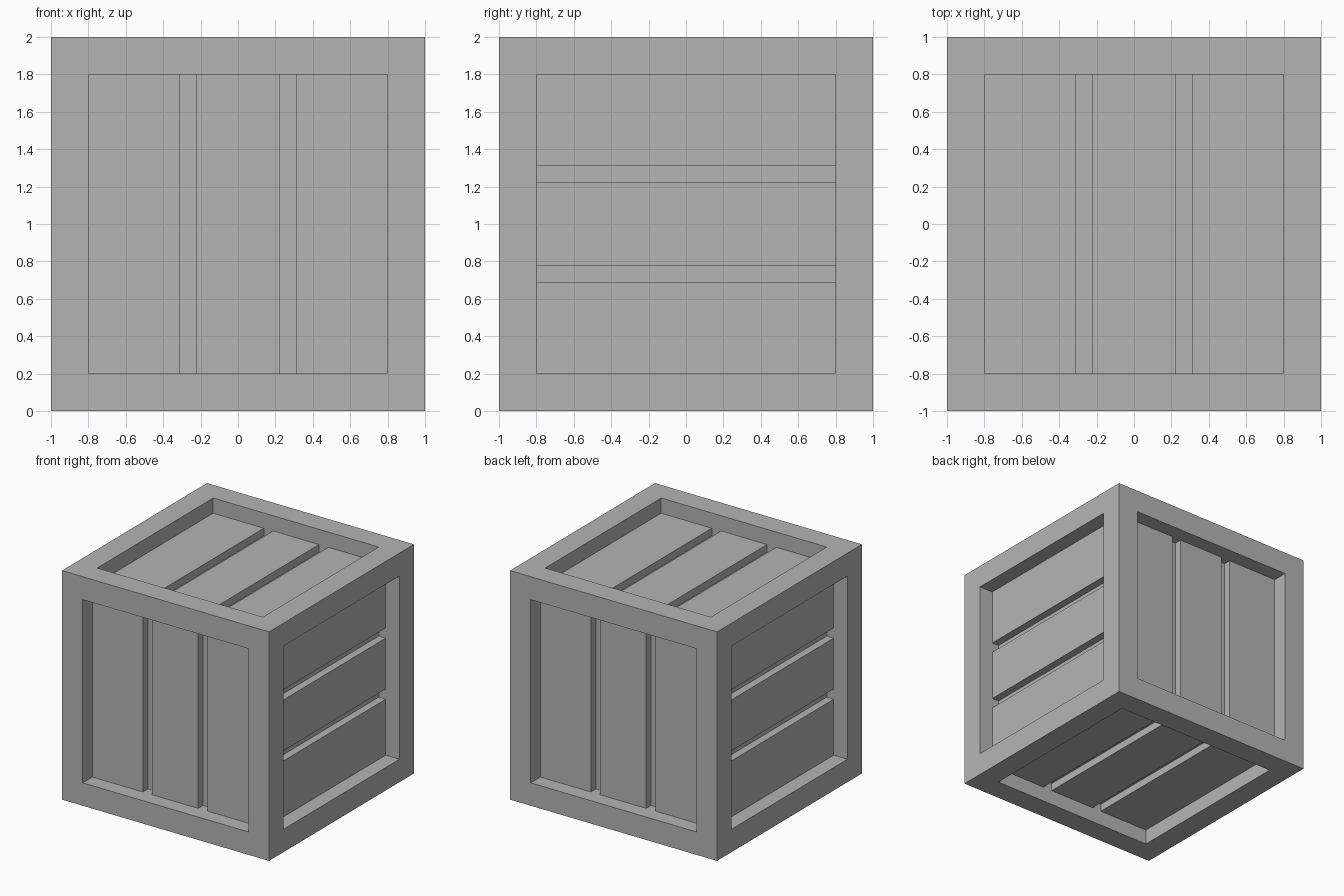
import bpy, bmesh
from mathutils import Vector

if "Cube" in bpy.data.objects:
    bpy.data.objects.remove(bpy.data.objects["Cube"])

HALF = 1.0       # half the crate size
RIM = 0.2        # frame width and depth of the backing panels
RECESS = 0.133   # depth of the slat faces below the frame
CENTRE = Vector((0, 0, HALF))

# Dark grey shared by all parts
grey = bpy.data.materials.new("dark_grey")
grey.diffuse_color = (0.46, 0.46, 0.46, 1)
grey.use_nodes = True
grey.node_tree.nodes["Principled BSDF"].inputs["Base Color"].default_value = grey.diffuse_color


def add_object(name, bm):
    mesh = bpy.data.meshes.new(name)
    bm.to_mesh(mesh)
    bm.free()
    mesh.materials.append(grey)
    obj = bpy.data.objects.new(name, mesh)
    obj.location = CENTRE
    bpy.context.collection.objects.link(obj)
    return obj


def add_box(name, centre, size):
    bm = bmesh.new()
    bmesh.ops.create_cube(bm, size=1)
    bmesh.ops.scale(bm, vec=size, verts=bm.verts)
    bmesh.ops.translate(bm, vec=centre, verts=bm.verts)
    return add_object(name, bm)


# Frame with a recessed backing panel on every side
bm = bmesh.new()
bmesh.ops.create_cube(bm, size=2 * HALF)
panels = list(bm.faces)
bmesh.ops.inset_individual(bm, faces=panels, thickness=RIM, use_even_offset=True)
for face in bmesh.ops.extrude_discrete_faces(bm, faces=panels)["faces"]:
    face.normal_update()
    bmesh.ops.translate(bm, vec=-face.normal * RIM, verts=face.verts)
bmesh.ops.recalc_face_normals(bm, faces=bm.faces)
add_object("crate_frame", bm)

# Three slats per side: (name, facing axis, direction, axis the slats are spread along)
sides = [("front", 1, -1, 0), ("back", 1, 1, 0),
         ("left", 0, -1, 2), ("right", 0, 1, 2),
         ("bottom", 2, -1, 0), ("top", 2, 1, 0)]
inner = HALF - RIM
spans = [(-inner, -0.311), (-0.222, 0.222), (0.311, inner)]
thickness = RIM - RECESS

for side, facing, sign, spread in sides:
    for i, (lo, hi) in enumerate(spans):
        centre = Vector((0, 0, 0))
        size = Vector((2 * inner,) * 3)
        centre[facing] = sign * (inner + thickness / 2)
        size[facing] = thickness
        centre[spread] = (lo + hi) / 2
        size[spread] = hi - lo
        add_box(f"{side}_slat_{i + 1}", centre, size)
